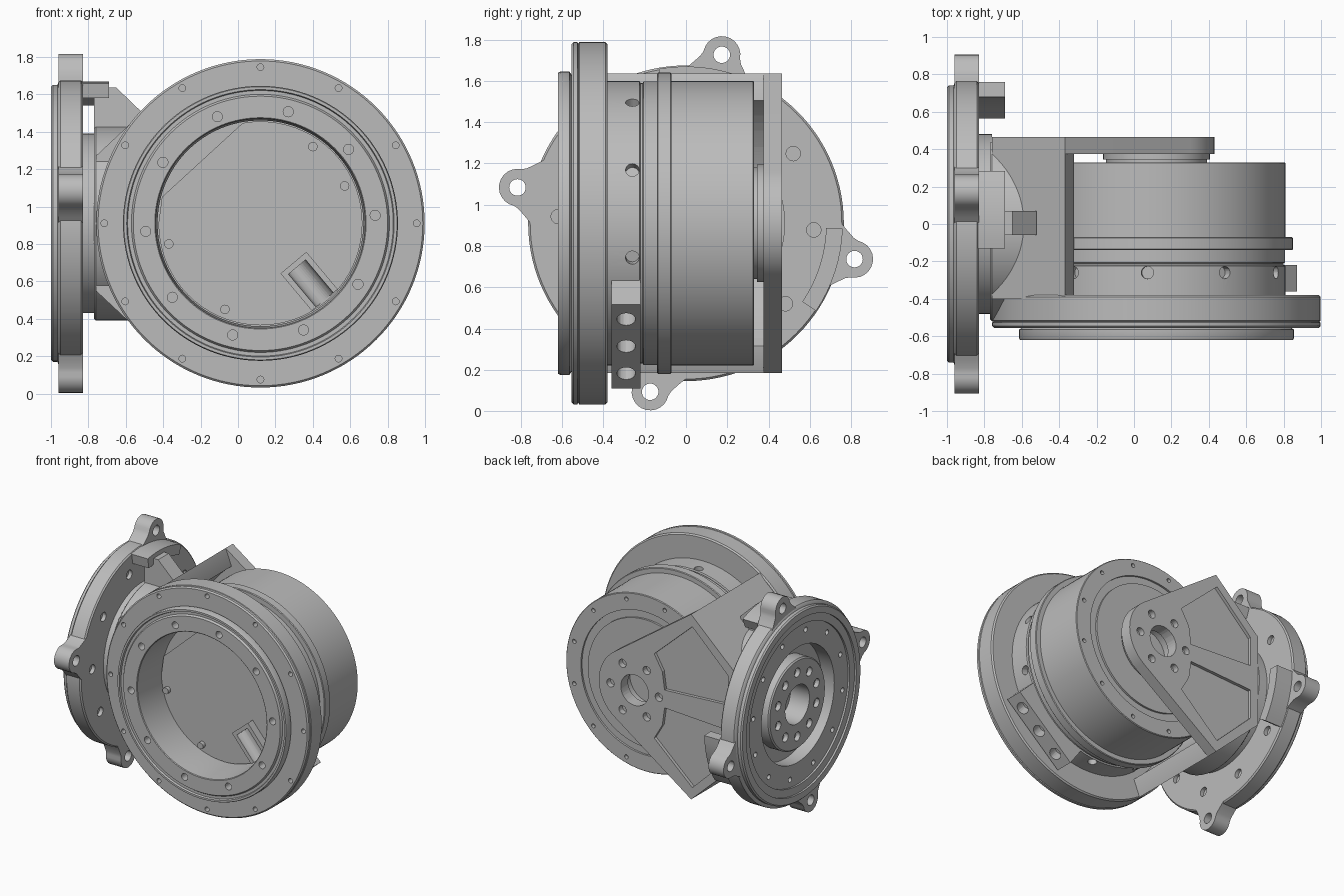
import bpy, bmesh, math
from math import sin, cos, radians, pi
from mathutils import Matrix, Vector

cube = bpy.data.objects.get("Cube")
if cube:
    bpy.data.objects.remove(cube)

grey = bpy.data.materials.new("machined grey")
grey.use_nodes = True
grey.diffuse_color = (0.5, 0.5, 0.5, 1)
grey.node_tree.nodes["Principled BSDF"].inputs["Base Color"].default_value = (0.5, 0.5, 0.5, 1)

CX, CZ = 0.12, 0.91                       # drum axis
ALONG_Y = Matrix.Rotation(-pi / 2, 4, 'X')
ALONG_X = Matrix.Rotation(pi / 2, 4, 'Y')
DRUM = Matrix.Translation((CX, 0, CZ)) @ ALONG_Y
FLANGE = Matrix.Translation((0, 0, CZ)) @ ALONG_X
# Frames that lift outlines given in (x, z) along y, and in (y, z) along x
XZ = Matrix(((1, 0, 0, 0), (0, 0, 1, 0), (0, 1, 0, 0), (0, 0, 0, 1)))
YZ = Matrix(((0, 0, 1, 0), (1, 0, 0, 0), (0, 1, 0, 0), (0, 0, 0, 1)))


def shade(ob):
    bpy.ops.object.select_all(action='DESELECT')
    ob.select_set(True)
    bpy.context.view_layer.objects.active = ob
    bpy.ops.object.shade_smooth_by_angle(angle=radians(30))


def finish(name, bm, smooth=True):
    bmesh.ops.recalc_face_normals(bm, faces=bm.faces)
    me = bpy.data.meshes.new(name)
    bm.to_mesh(me)
    bm.free()
    ob = bpy.data.objects.new(name, me)
    bpy.context.collection.objects.link(ob)
    me.materials.append(grey)
    if smooth:
        shade(ob)
    return ob


def lathe(name, profile, matrix, steps=96):
    """Revolve (radius, height) points about the matrix's z axis."""
    bm = bmesh.new()
    vs = [bm.verts.new((r, 0, h)) for r, h in profile]
    es = [bm.edges.new(p) for p in zip(vs, vs[1:])]
    bmesh.ops.spin(bm, geom=vs + es, cent=(0, 0, 0), axis=(0, 0, 1),
                   angle=2 * pi, steps=steps, use_merge=True)
    bmesh.ops.remove_doubles(bm, verts=bm.verts, dist=1e-5)
    bmesh.ops.dissolve_degenerate(bm, edges=bm.edges, dist=1e-6)
    bm.transform(matrix)
    return finish(name, bm)


def prism(bm, outline, lo, hi, matrix):
    """Extrude an outline given as (a, b) from height lo to hi, then place it."""
    vs = [bm.verts.new(matrix @ Vector((a, b, lo))) for a, b in outline]
    face = bm.faces.new(vs)
    ext = bmesh.ops.extrude_face_region(bm, geom=[face])["geom"]
    move = matrix.to_3x3() @ Vector((0, 0, hi - lo))
    bmesh.ops.translate(bm, vec=move, verts=[v for v in ext if isinstance(v, bmesh.types.BMVert)])


def rod(bm, matrix, x, y, lo, hi, r, seg=20):
    m = matrix @ Matrix.Translation((x, y, (lo + hi) / 2))
    bmesh.ops.create_cone(bm, cap_ends=True, segments=seg, radius1=r, radius2=r,
                          depth=hi - lo, matrix=m)


def ring_of_rods(bm, matrix, count, start, radius, lo, hi, r):
    for i in range(count):
        a = radians(start) + 2 * pi * i / count
        rod(bm, matrix, radius * cos(a), radius * sin(a), lo, hi, r)


def cut(ob, bm):
    cutter = finish("cutter", bm, False)
    cutter.hide_render = True
    mod = ob.modifiers.new("cut", 'BOOLEAN')
    mod.operation, mod.solver, mod.object = 'DIFFERENCE', 'EXACT', cutter
    bpy.context.view_layer.objects.active = ob
    bpy.ops.object.modifier_apply(modifier="cut")
    bpy.data.objects.remove(cutter)
    shade(ob)


# Drum housing: open at the front, with the large mounting ring and lip
housing = lathe("drum_housing", [
    (0, -0.32), (0.55, -0.32), (0.55, -0.46), (0.56, -0.615), (0.565, -0.62),
    (0.68, -0.62), (0.69, -0.605), (0.71, -0.605), (0.715, -0.62), (0.73, -0.62),
    (0.735, -0.61), (0.735, -0.565), (0.72, -0.555), (0.868, -0.555), (0.878, -0.545),
    (0.878, -0.527), (0.87, -0.522), (0.878, -0.517), (0.878, -0.39), (0.868, -0.38),
    (0.69, -0.38), (0.69, -0.225), (0.68, -0.22), (0.68, -0.21), (0.688, -0.205),
    (0.688, -0.14), (0.725, -0.14), (0.73, -0.135), (0.73, -0.075), (0.725, -0.07),
    (0.69, -0.07), (0.69, 0.325), (0.685, 0.33), (0.56, 0.33), (0.56, 0.315),
    (0.5, 0.315), (0.5, 0.33), (0.27, 0.33), (0.27, 0.345), (0.285, 0.345),
    (0.285, 0.376), (0.17, 0.376), (0.17, 0.28), (0, 0.28)], DRUM, 128)
holes = bmesh.new()
ring_of_rods(holes, DRUM, 12, 0, 0.835, -0.6, -0.47, 0.018)
ring_of_rods(holes, DRUM, 10, -4, 0.615, -0.7, -0.54, 0.027)
ring_of_rods(holes, DRUM, 12, 15, 0.64, 0.3, 0.4, 0.016)
for i in range(10):
    spoke = Matrix.Translation((CX, -0.26, CZ)) @ Matrix.Rotation(radians(-22 - 36 * i), 4, 'Y') @ ALONG_X
    rod(holes, spoke, 0, 0, 0.64, 0.8, 0.033)
cut(housing, holes)

# Cover plate on the recess floor, with a flat upper left and screws
bm = bmesh.new()
disc = [(CX + 0.545 * cos(radians(a)), CZ + 0.545 * sin(radians(a)))
        for a in list(range(-180, 105, 5)) + [165]]
prism(bm, disc, -0.34, -0.305, XZ)
for x, z in [(0.4, 1.32), (0.57, 1.11), (-0.37, 0.8), (-0.07, 0.45)]:
    rod(bm, ALONG_Y, x, -z, -0.37, -0.33, 0.025)
finish("cover_plate", bm)

# Angled cable channel standing on the recess floor
bm = bmesh.new()
channel = Matrix.Translation((0.38, -0.36, 0.6)) @ Matrix.Rotation(radians(-40), 4, 'Y')
bmesh.ops.create_cube(bm, size=1, matrix=channel @ Matrix.Diagonal((0.18, 0.08, 0.26, 1)))
ob = finish("cable_channel", bm)
groove = bmesh.new()
rod(groove, channel, 0, -0.04, -0.2, 0.1, 0.06, 32)
cut(ob, groove)

# Clamp block under the lower side of the drum, curved to follow it
bm = bmesh.new()
for lo, hi, half in [(-0.36, -0.22, 26), (-0.221, -0.17, 14)]:
    sweep = [radians(t) for t in range(-49 - half, -48 + half, 4)]
    block = [(CX + 0.67 * cos(a), CZ + 0.67 * sin(a)) for a in sweep]
    mid = Vector((cos(radians(-49)), sin(radians(-49))))
    side = Vector((-mid.y, mid.x))
    reach = 0.31 * half / 26
    for across in (reach, -reach):
        block.append(Vector((CX, CZ)) + mid * 0.79 + side * across)
    prism(bm, block, lo, hi, XZ)
ob = finish("clamp_block", bm)
holes = bmesh.new()
tilt = Matrix.Translation((CX, 0, CZ)) @ Matrix.Rotation(radians(49), 4, 'Y') @ ALONG_X
for t in (-0.2, 0, 0.2):
    rod(holes, tilt, t, -0.29, 0.71, 0.9, 0.045)
cut(ob, holes)

# Bracket back plate: rounded end round the drum axis, widening to the arm
A = [(-0.37, 1.635), (-0.76, 1.27), (-0.76, 0.55), (-0.37, 0.185)]
arc = [(CX + 0.31 * cos(radians(a)), CZ + 0.31 * sin(radians(a))) for a in range(-54, 55, 6)]
bm = bmesh.new()
prism(bm, arc + A, 0.375, 0.465, XZ)
plate = finish("bracket_plate", bm)
holes = bmesh.new()
rod(holes, DRUM, 0, 0, 0.3, 0.5, 0.12, 40)
ring_of_rods(holes, DRUM, 6, 0, 0.21, 0.42, 0.5, 0.032)
pocket = [(-0.14, 0.98), (-0.69, 1.01), (-0.69, 1.24), (-0.38, 1.54), (-0.05, 1.24), (-0.12, 1.12)]
prism(holes, pocket, 0.44, 0.5, XZ)
prism(holes, [(x, 2 * CZ - z) for x, z in pocket], 0.44, 0.5, XZ)
cut(plate, holes)

# Bracket arm wrapping the drum side, and the round hub towards the flange
bm = bmesh.new()
prism(bm, A + [(-0.32, 0.31), (-0.32, 1.51)], -0.4, 0.376, XZ)
arm = finish("bracket_arm", bm)
hub = lathe("bracket_hub", [(0, -0.77), (0.51, -0.77), (0.52, -0.76), (0.52, -0.5), (0, -0.5)], FLANGE)
for part in (arm, hub):
    space = bmesh.new()
    rod(space, DRUM, 0, 0, -0.9, 0.3755, 0.74, 96)
    cut(part, space)
# Trim the hub flush with the pocketed plate
trim = bmesh.new()
prism(trim, [(-1, 0), (0, 0), (0, 2), (-1, 2)], 0.435, 0.8, XZ)
cut(hub, trim)

# Small gusset on top of the hub
bm = bmesh.new()
prism(bm, [(-0.77, 1.38), (-0.77, 1.635), (-0.65, 1.635), (-0.52, 1.51), (-0.52, 1.4)], -0.06, 0.07, XZ)
finish("hub_gusset", bm)

# Side flange with stepped outer face, bearing gap and neck
flange = lathe("side_flange", [
    (0, -0.8), (0.15, -0.8), (0.15, -0.965), (0.34, -0.965), (0.35, -0.955),
    (0.35, -0.86), (0.45, -0.86), (0.45, -0.97), (0.62, -0.97), (0.62, -0.985),
    (0.68, -0.985), (0.68, -1.0), (0.73, -1.0), (0.74, -0.99), (0.74, -0.965),
    (0.755, -0.96), (0.765, -0.95), (0.765, -0.84), (0.755, -0.83), (0.48, -0.83),
    (0.48, -0.76), (0, -0.76)], FLANGE, 112)
holes = bmesh.new()
ring_of_rods(holes, FLANGE, 10, 0, 0.25, -1.0, -0.93, 0.035)
ring_of_rods(holes, FLANGE, 12, 10, 0.56, -1.0, -0.94, 0.02)
ring_of_rods(holes, FLANGE, 10, 15, 0.62, -0.86, -0.8, 0.035)
cut(flange, holes)

# Four mounting ears; in the flange frame, local x points down and local y is y
for i in range(4):
    a = radians(12 + 90 * i)
    frame = FLANGE @ Matrix.Rotation(-a, 4, 'Z')
    tip = [(-0.835 - 0.09 * sin(radians(t)), 0.09 * cos(radians(t))) for t in range(0, 181, 15)]
    root = [(-0.81, -0.1), (-0.77, -0.13), (-0.72, -0.17), (-0.72, 0.17), (-0.77, 0.13), (-0.81, 0.1)]
    bm = bmesh.new()
    prism(bm, tip + root, -0.96, -0.83, frame)
    ear = finish("mounting_ear", bm)
    hole = bmesh.new()
    rod(hole, frame, -0.835, 0, -1.1, -0.7, 0.04, 32)
    cut(ear, hole)

# Raised curved pads near two neighbouring ears
for centre in (6, 108):
    angles = [radians(centre + t) for t in range(-16, 17, 4)]
    pad = [(0.76 * sin(a), CZ + 0.76 * cos(a)) for a in angles]
    pad += [(0.68 * sin(a), CZ + 0.68 * cos(a)) for a in reversed(angles)]
    bm = bmesh.new()
    prism(bm, pad, -0.84, -0.69, YZ)
    finish("flange_pad", bm)
